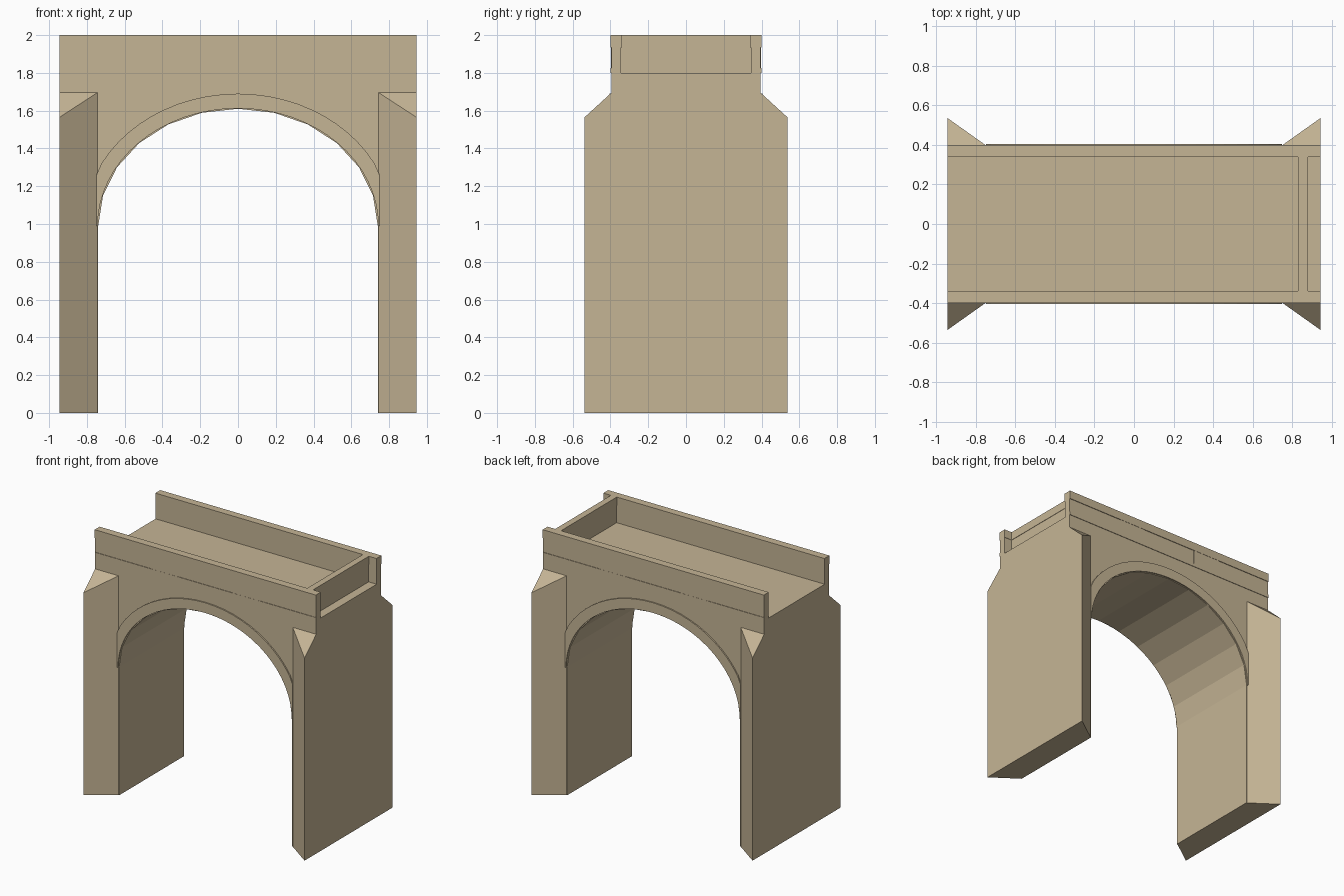
import bpy, bmesh, math

if "Cube" in bpy.data.objects:
    bpy.data.objects.remove(bpy.data.objects["Cube"])

stone = bpy.data.materials.new("tan stone")
stone.diffuse_color = (0.56, 0.46, 0.30, 1)
stone.use_nodes = True
stone.node_tree.nodes["Principled BSDF"].inputs["Base Color"].default_value = stone.diffuse_color

HX, HY = 0.945, 0.395          # half length, half width
SPRING, AX, AZ = 0.99, 0.74, 0.62  # arch spring height and radii
DECK, TOP = 1.80, 2.0


def finish(name, bm):
    bmesh.ops.recalc_face_normals(bm, faces=bm.faces)
    me = bpy.data.meshes.new(name)
    bm.to_mesh(me)
    bm.free()
    me.materials.append(stone)
    ob = bpy.data.objects.new(name, me)
    bpy.context.collection.objects.link(ob)
    return ob


def extrude_y(name, pts, y0, y1):
    """Solid from an x/z profile between two y values."""
    bm = bmesh.new()
    f = bm.faces.new([bm.verts.new((x, y0, z)) for x, z in pts])
    new = bmesh.ops.extrude_face_region(bm, geom=[f])["geom"]
    bmesh.ops.translate(bm, vec=(0, y1 - y0, 0),
                        verts=[v for v in new if isinstance(v, bmesh.types.BMVert)])
    return finish(name, bm)


def box(name, x0, x1, y0, y1, z0, z1):
    return extrude_y(name, [(x0, z0), (x1, z0), (x1, z1), (x0, z1)], y0, y1)


def ellipse(a, b, n):
    return [(a * math.cos(math.pi * i / n), SPRING + b * math.sin(math.pi * i / n))
            for i in range(n + 1)]


# main body with the arched opening
body = [(-HX, DECK), (-HX, 0), (-AX, 0)] + ellipse(AX, AZ, 12)[::-1] + \
       [(AX, 0), (HX, 0), (HX, DECK)]
extrude_y("bridge_body", body, -HY, HY)

# arch rings, cut off where they meet the wing walls
N = 32
inner = ellipse(AX + 0.003, AZ + 0.002, N)
outer = [(max(-0.75, min(0.75, x)), z) for x, z in ellipse(0.82, 0.70, N)]
for s, side in ((-1, "front"), (1, "back")):
    bm = bmesh.new()
    rows = [[bm.verts.new((x, s * y, z)) for x, z in line]
            for line, y in ((inner, HY - 0.02), (inner, HY + 0.01),
                            (outer, HY + 0.01), (outer, HY - 0.02))]
    for k in range(4):
        a, b = rows[k], rows[(k + 1) % 4]
        for i in range(N):
            bm.faces.new((a[i], a[i + 1], b[i + 1], b[i]))
    for i in (0, N):
        bm.faces.new([r[i] for r in rows])
    finish(side + "_arch_ring", bm)

# four splayed wing walls with sloping tops
for sx in (-1, 1):
    for sy in (-1, 1):
        bm = bmesh.new()
        plan = [(0.745, HY, 1.695), (HX, HY, 1.695), (HX, 0.537, 1.565)]
        lo = [bm.verts.new((sx * x, sy * y, 0)) for x, y, z in plan]
        hi = [bm.verts.new((sx * x, sy * y, z)) for x, y, z in plan]
        bm.faces.new(lo)
        bm.faces.new(hi)
        for i in range(3):
            j = (i + 1) % 3
            bm.faces.new((lo[i], lo[j], hi[j], hi[i]))
        finish("wing_wall", bm)

# parapets with coping, base band and shallow panels
seams = [-HX, -0.47, -0.235, 0.235, 0.47, HX]
for s, side in ((-1, "front"), (1, "back")):
    def strip(name, x0, x1, ya, yb, z0, z1):
        y0, y1 = sorted((s * ya, s * yb))
        box(side + name, x0, x1, y0, y1, z0, z1)
    strip("_parapet", -HX, HX, 0.343, HY, DECK, TOP)
    strip("_coping", -HX, HX, 0.340, HY + 0.005, 1.935, TOP)
    strip("_base_band", -HX, HX, HY - 0.01, HY + 0.004, 1.80, 1.825)
    for i in range(5):
        if i % 2:
            strip("_panel", seams[i], seams[i + 1], 0.340, HY + 0.003, 1.825, 1.935)

# closing wall at one end of the deck
box("end_wall", 0.833, 0.877, -0.345, 0.345, DECK, 1.94)
box("end_wall_coping", 0.83, 0.88, -0.345, 0.345, 1.935, TOP)
